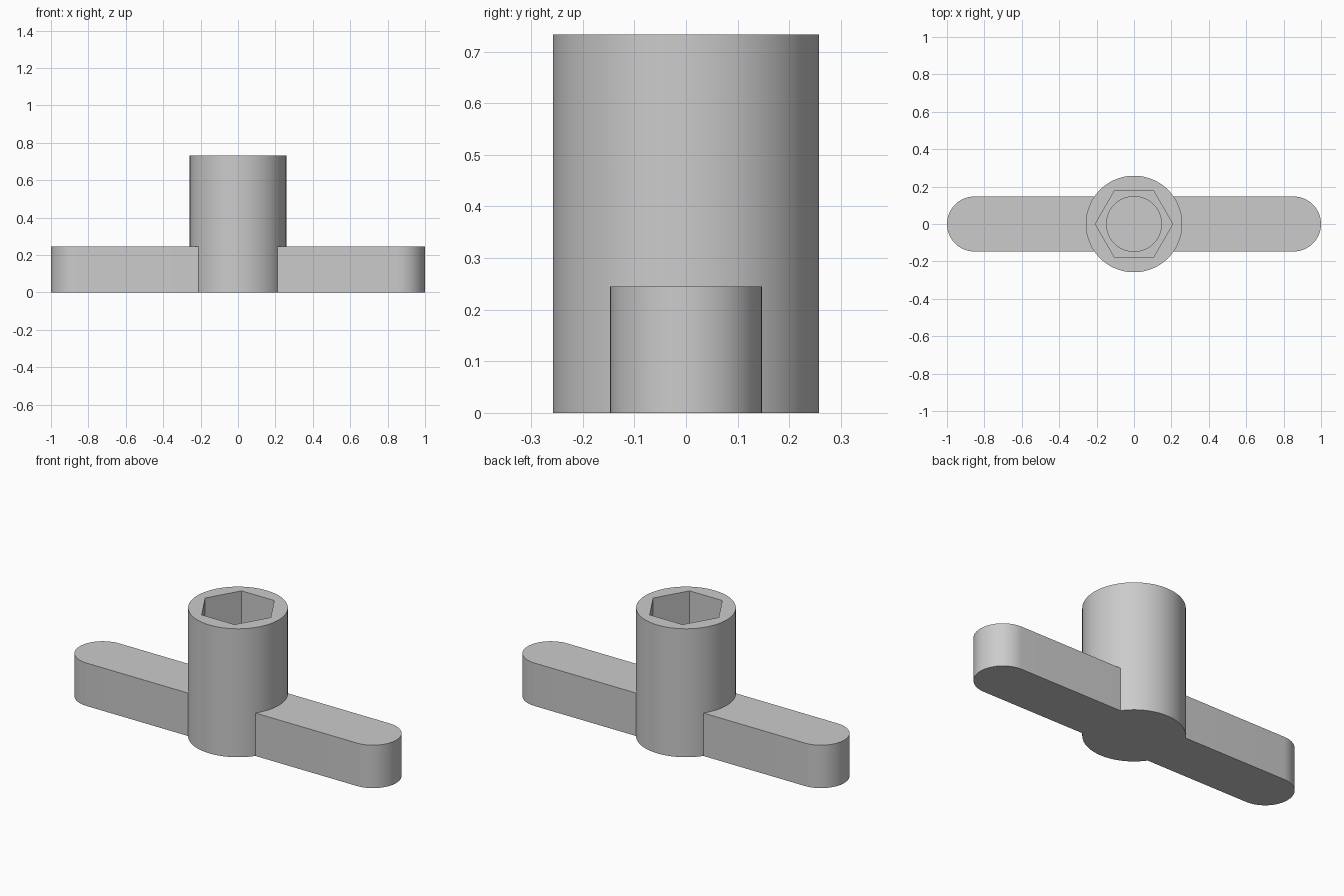
import bpy
import math

HEIGHT, BODY_R = 0.733, 0.258
BAR_H, BAR_R = 0.245, 0.147
HEX_R, HEX_FLOOR = 0.207, 0.45
BORE_R, BORE_FLOOR = 0.147, 0.2

cube = bpy.data.objects.get("Cube")
if cube:
    bpy.data.objects.remove(cube, do_unlink=True)

grey = bpy.data.materials.new("plain grey")
grey.use_nodes = True
colour = (0.6, 0.6, 0.6, 1)
grey.diffuse_color = colour
grey.node_tree.nodes["Principled BSDF"].inputs["Base Color"].default_value = colour


def circle(radius, sides, cx=0.0, start=0.0, sweep=math.tau, closed=True):
    steps = sides if closed else sides - 1
    return [(cx + radius * math.cos(start + sweep * i / steps),
             radius * math.sin(start + sweep * i / steps)) for i in range(sides)]


def prism(name, outline, z0, z1):
    """Extrude a counter-clockwise outline from z0 to z1."""
    n = len(outline)
    verts = [(x, y, z) for z in (z0, z1) for x, y in outline]
    faces = [tuple(reversed(range(n))), tuple(range(n, 2 * n))]
    faces += [(i, (i + 1) % n, n + (i + 1) % n, n + i) for i in range(n)]
    mesh = bpy.data.meshes.new(name)
    mesh.from_pydata(verts, [], faces)
    mesh.materials.append(grey)
    obj = bpy.data.objects.new(name, mesh)
    bpy.context.collection.objects.link(obj)
    return obj


def combine(target, tool, operation):
    """Apply a boolean and remove the tool object."""
    mod = target.modifiers.new("combine", "BOOLEAN")
    mod.operation = operation
    mod.solver = "EXACT"
    mod.object = tool
    bpy.context.view_layer.objects.active = target
    bpy.ops.object.modifier_apply(modifier=mod.name)
    bpy.data.objects.remove(tool, do_unlink=True)


# Upright round body with a round-ended cross bar
wrench = prism("socket_wrench", circle(BODY_R, 96), 0, HEIGHT)
end_x = 1 - BAR_R
bar_outline = (circle(BAR_R, 33, end_x, -math.pi / 2, math.pi, False)
               + circle(BAR_R, 33, -end_x, math.pi / 2, math.pi, False))
combine(wrench, prism("cross_bar", bar_outline, 0, BAR_H), "UNION")

# Hexagonal socket and the round clearance bore below it
combine(wrench, prism("hex_socket", circle(HEX_R, 6), HEX_FLOOR, HEIGHT + 0.1), "DIFFERENCE")
combine(wrench, prism("round_bore", circle(BORE_R, 64), BORE_FLOOR, HEX_FLOOR + 0.1), "DIFFERENCE")

# Smooth the curved walls, keep the rims crisp
bpy.ops.object.select_all(action="DESELECT")
wrench.select_set(True)
bpy.context.view_layer.objects.active = wrench
bpy.ops.object.shade_smooth_by_angle(angle=math.radians(30))
